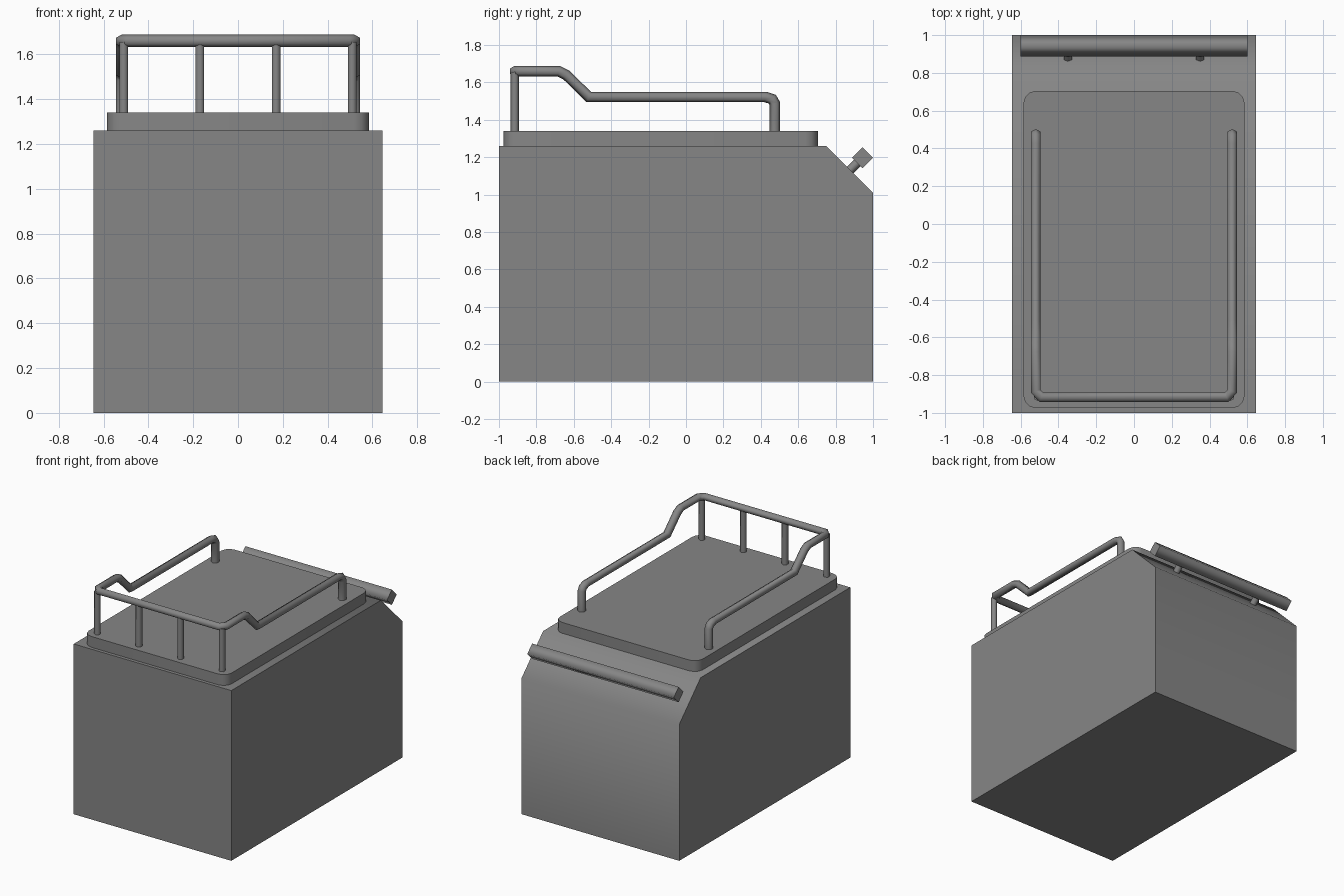
import bpy
import bmesh
import math
from mathutils import Vector, Matrix

cube = bpy.data.objects.get("Cube")
if cube:
    bpy.data.objects.remove(cube, do_unlink=True)

GREY = (0.24, 0.24, 0.24, 1.0)
mat = bpy.data.materials.new("plain grey")
mat.use_nodes = True
mat.diffuse_color = GREY
mat.node_tree.nodes["Principled BSDF"].inputs["Base Color"].default_value = GREY


def finish(name, bm, angle=65):
    bmesh.ops.recalc_face_normals(bm, faces=bm.faces)
    mesh = bpy.data.meshes.new(name)
    bm.to_mesh(mesh)
    bm.free()
    mesh.materials.append(mat)
    obj = bpy.data.objects.new(name, mesh)
    bpy.context.collection.objects.link(obj)
    bpy.ops.object.select_all(action="DESELECT")
    obj.select_set(True)
    bpy.context.view_layer.objects.active = obj
    bpy.ops.object.shade_smooth_by_angle(angle=math.radians(angle))
    return obj


def prism(name, outline, offset):
    """Extrude a closed outline along an offset vector."""
    bm = bmesh.new()
    face = bm.faces.new([bm.verts.new(p) for p in outline])
    new = bmesh.ops.extrude_face_region(bm, geom=[face])["geom"]
    bmesh.ops.translate(bm, vec=offset,
                        verts=[g for g in new if isinstance(g, bmesh.types.BMVert)])
    return finish(name, bm)


def tube(name, path, radius, sides=6):
    """Sweep a hexagon along a path, with mitred bends."""
    path = [Vector(p) for p in path]
    dirs = [(b - a).normalized() for a, b in zip(path, path[1:])]
    side = Vector((1, 0, 0))
    up = dirs[0].cross(side)
    ring = [path[0] + radius * (math.cos(a) * up + math.sin(a) * side)
            for a in (math.tau * i / sides for i in range(sides))]
    bm = bmesh.new()
    verts = [bm.verts.new(p) for p in ring]
    bm.faces.new(verts)
    for i, d in enumerate(dirs):
        end = path[i + 1]
        normal = (d + dirs[min(i + 1, len(dirs) - 1)]).normalized()
        ring = [p + d * ((end - p).dot(normal) / d.dot(normal)) for p in ring]
        new = [bm.verts.new(p) for p in ring]
        for k in range(sides):
            j = (k + 1) % sides
            bm.faces.new((verts[k], verts[j], new[j], new[k]))
        verts = new
    bm.faces.new(verts)
    return finish(name, bm)


# Main box with its sloped rear edge
W = 0.645
profile = [(-1, 0), (1, 0), (1, 1.01), (0.75, 1.26), (-1, 1.26)]
prism("body", [(-W, y, z) for y, z in profile], (2 * W, 0, 0))

# Raised pad with rounded corners
r = 0.065
outline = []
for n, (sx, sy) in enumerate([(1, 1), (-1, 1), (-1, -1), (1, -1)]):
    cx, cy = sx * (0.585 - r), -0.135 + sy * (0.84 - r)
    for step in range(4):
        a = math.radians(90 * n + 30 * step)
        outline.append((cx + r * math.cos(a), cy + r * math.sin(a), 1.26))
prism("top_pad", outline, (0, 0, 0.08))

# Guard rail: one half, mirrored across the front
half = [(0.52, 0.475, 1.34), (0.52, 0.475, 1.487), (0.52, 0.462, 1.51),
        (0.52, 0.425, 1.522), (0.52, -0.52, 1.522), (0.52, -0.64, 1.64),
        (0.52, -0.68, 1.66), (0.52, -0.885, 1.66), (0.49, -0.917, 1.66)]
tube("guard_rail", half + [(-x, y, z) for x, y, z in reversed(half)], 0.028)

# Front posts under the rail
for i, x in enumerate((-0.51, -0.17, 0.17, 0.51)):
    tube(f"rail_post_{i + 1}", [(x, -0.915, 1.34), (x, -0.915, 1.655)], 0.022)

# Rear handle bar on two stems standing square to the slope
bar_centre = Vector((0, 0.943, 1.197))
for side, x in (("left", 0.35), ("right", -0.35)):
    tube(f"handle_stem_{side}", [(x, 0.868, 1.122), (x, bar_centre.y, bar_centre.z)], 0.024)
bm = bmesh.new()
bmesh.ops.create_cube(bm, size=1, matrix=Matrix.Translation(bar_centre)
                      @ Matrix.Rotation(math.radians(45), 4, "X")
                      @ Matrix.Diagonal((1.2, 0.08, 0.08, 1)))
bar = finish("handle_bar", bm, 100)
# Keep the bar ends crisp
for e in bar.data.edges:
    a, b = (bar.data.vertices[v].co for v in e.vertices)
    e.use_edge_sharp = abs(a.x - b.x) < 0.01
